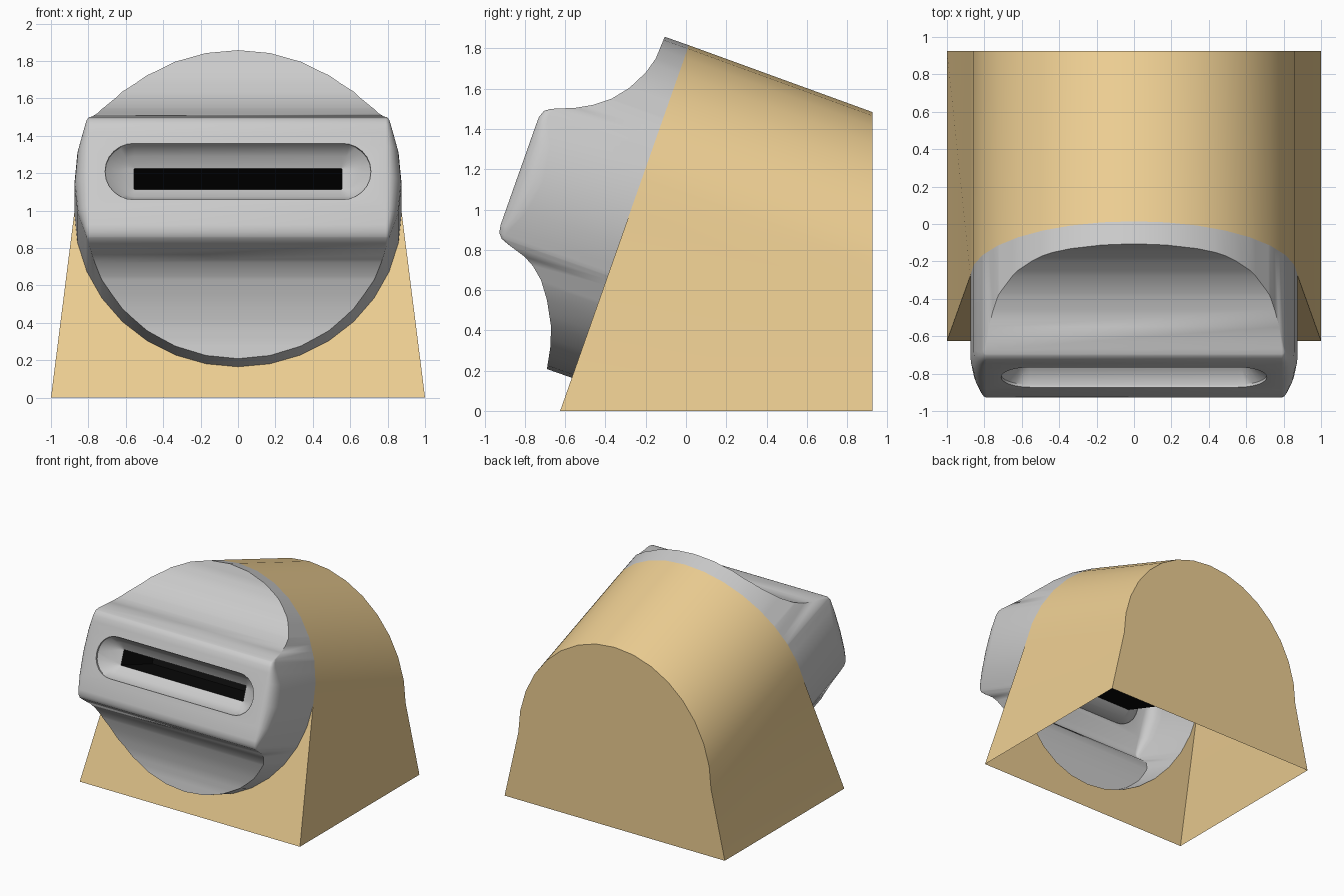
import bpy, bmesh, math
from mathutils import Vector

if "Cube" in bpy.data.objects:
    bpy.data.objects.remove(bpy.data.objects["Cube"])

TILT = math.radians(19.4)          # lean of the front panel
S, C = math.sin(TILT), math.cos(TILT)
FOOT, BACK = -0.625, 0.925         # y of front bottom edge and back panel
R, MID, SEGS = 0.875, 1.05, 32     # dial radius and centre height on the panel
FACE_W, FLOOR_W, SLOT_V = 0.585, 0.465, 1.076


def place(x, v, w):
    """Panel coordinates (across, up the panel, outwards) to world."""
    return Vector((x, FOOT + v * S - w * C, v * C + w * S))


def panel_vw(y, z):
    return (y - FOOT) * S + z * C, -(y - FOOT) * C + z * S


def outward(co):
    return panel_vw(co.y, co.z)[1]


def finish(bm, name, color=None, angle=35):
    mesh = bpy.data.meshes.new(name)
    bm.to_mesh(mesh)
    bm.free()
    ob = bpy.data.objects.new(name, mesh)
    bpy.context.collection.objects.link(ob)
    if color:
        mat = bpy.data.materials.new(name + "_colour")
        mat.diffuse_color = (*color, 1)
        mat.use_nodes = True
        mat.node_tree.nodes["Principled BSDF"].inputs["Base Color"].default_value = mat.diffuse_color
        mesh.materials.append(mat)
    smooth(ob, angle)
    return ob


def smooth(ob, angle):
    bpy.ops.object.select_all(action='DESELECT')
    ob.select_set(True)
    bpy.context.view_layer.objects.active = ob
    bpy.ops.object.shade_smooth_by_angle(angle=math.radians(angle))


def loft(bm, rings, cap_start=True, cap_end=True):
    rows = [[bm.verts.new(p) for p in ring] for ring in rings]
    n = len(rows[0])
    for a, b in zip(rows, rows[1:]):
        for i in range(n):
            j = (i + 1) % n
            bm.faces.new((a[i], a[j], b[j], b[i]))
    if cap_start:
        bm.faces.new(rows[0][::-1])
    if cap_end:
        bm.faces.new(rows[-1])


def rounded_rect(hx, hv, r, w, n=7):
    pts = []
    for k, (sx, sv) in enumerate(((1, 1), (-1, 1), (-1, -1), (1, -1))):
        for i in range(n):
            a = math.pi / 2 * (k + i / (n - 1))
            pts.append(place(sx * (hx - r) + r * math.cos(a),
                             SLOT_V + sv * (hv - r) + r * math.sin(a), w))
    return pts


# Housing: arch swept back from the panel, open below, round hole in front
bm = bmesh.new()
circle = [2 * math.pi * i / SEGS for i in range(SEGS + 1)]
ring = [place(R * math.cos(a), MID + R * math.sin(a), 0) for a in circle]
half = SEGS // 2
front = [place(1, 0, 0)] + ring[:half + 1] + [place(-1, 0, 0)]
drop = math.tan(math.radians(20))
back = [Vector((p.x, BACK, p.z - (BACK - p.y) * drop if p.z > 0.01 else 0)) for p in front]
fv = [bm.verts.new(p) for p in front]
bv = [bm.verts.new(p) for p in back]
for i in range(len(fv) - 1):
    bm.faces.new((fv[i], bv[i], bv[i + 1], fv[i + 1]))
bm.faces.new(bv[::-1])
lower = [bm.verts.new(p) for p in ring[half + 1:SEGS]]
bm.faces.new([fv[0], fv[1]] + lower[::-1] + [fv[-2], fv[-1]])
bmesh.ops.recalc_face_normals(bm, faces=bm.faces)
finish(bm, "housing", (0.85, 0.62, 0.29))

# Dial: side profile (y, z) carried across a round outline
profile = [(-.69, .21), (-.673, .32), (-.67, .42), (-.69, .55), (-.72, .65), (-.76, .72),
           (-.80, .765), (-.88, .825), (-.915, .855), (-.927, .885), (-.92, .925),
           (-.745, 1.42), (-.73, 1.46), (-.705, 1.49), (-.67, 1.50), (-.55, 1.505),
           (-.46, 1.52), (-.37, 1.55), (-.28, 1.605), (-.20, 1.68), (-.15, 1.75),
           (-.105, 1.86)]
prof = [panel_vw(*p) for p in profile]
prof[0] = (MID - R, prof[0][1])
prof[-1] = (MID + R, prof[-1][1])
outline = [(MID - R * math.cos(a), R * math.sin(a)) for a in circle[:half + 1]]


def interp(table, v):
    for (v0, a), (v1, b) in zip(table, table[1:]):
        if v <= v1 + 1e-9:
            return a + (b - a) * (v - v0) / (v1 - v0)
    return table[-1][1]


rows = sorted({round(v, 4) for v, _ in prof} | {round(v, 4) for v, _ in outline})
rings = []
for v in rows:
    w, hw = interp(prof, v), abs(interp(outline, v))
    rx = max(hw - 0.79, 0)         # rounded ends of the grip
    side = [(hw - rx, w)]
    for i in range(1, 6):
        a = math.pi / 2 * i / 5
        side.append((hw - rx + rx * math.sin(a), w - 1.5 * rx * (1 - math.cos(a))))
    side.append((hw, 0))
    pts = [(-x, h) for x, h in side[::-1]] + side
    rings.append([place(x, v, h) for x, h in pts])
bm = bmesh.new()
loft(bm, rings, False, False)
bmesh.ops.remove_doubles(bm, verts=bm.verts, dist=0.0005)
bmesh.ops.recalc_face_normals(bm, faces=bm.faces)
dial = finish(bm, "dial")

# Dished recess cut into the grip
bm = bmesh.new()
loft(bm, [rounded_rect(0.71, 0.16, 0.155, FACE_W + 0.06),
          rounded_rect(0.71, 0.16, 0.155, FACE_W - 0.015),
          rounded_rect(0.64, 0.115, 0.085, FLOOR_W + 0.04),
          rounded_rect(0.555, 0.06, 0.004, FLOOR_W)])
bmesh.ops.recalc_face_normals(bm, faces=bm.faces)
cutter = finish(bm, "recess_cutter")
cutter.hide_render = True
mod = dial.modifiers.new("recess", 'BOOLEAN')
mod.operation, mod.solver, mod.object = 'DIFFERENCE', 'EXACT', cutter
bpy.context.view_layer.objects.active = dial
bpy.ops.object.modifier_apply(modifier=mod.name)
bpy.data.objects.remove(cutter)

# Open the dial's back and the recess floor, leaving a shell
bm = bmesh.new()
bm.from_mesh(dial.data)
gone = [f for f in bm.faces
        if all(abs(outward(v.co)) < 1e-3 for v in f.verts)
        or all(abs(outward(v.co) - FLOOR_W) < 1e-3 and abs(v.co.x) < 0.56 for v in f.verts)]
bmesh.ops.delete(bm, geom=gone, context='FACES')
bm.to_mesh(dial.data)
bm.free()
smooth(dial, 35)

# Dark slot tunnel running inwards from the recess
bm = bmesh.new()
corners = [(-.555, -.06), (.555, -.06), (.555, .06), (-.555, .06)]
loft(bm, [[place(x, SLOT_V + v, w) for x, v in corners]
          for w in (FLOOR_W, FLOOR_W - 0.43)], cap_start=False)
finish(bm, "slot", (0.004, 0.004, 0.004))
